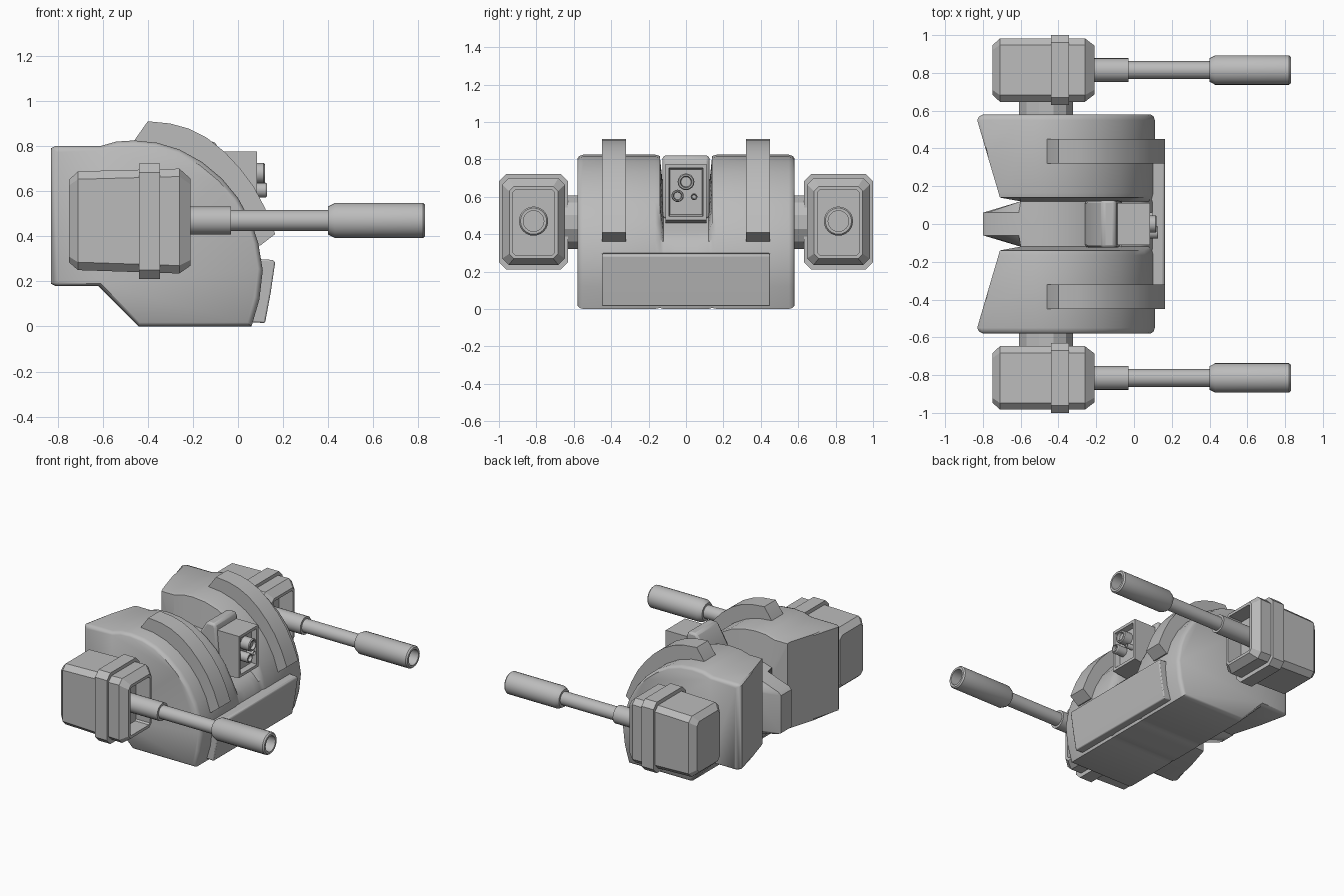
import bpy, bmesh, math

if "Cube" in bpy.data.objects:
    bpy.data.objects.remove(bpy.data.objects["Cube"])

grey = bpy.data.materials.new("plain grey")
grey.diffuse_color = (0.5, 0.5, 0.5, 1)
grey.use_nodes = True
grey.node_tree.nodes["Principled BSDF"].inputs["Base Color"].default_value = grey.diffuse_color


def loft(name, rings, angle=30, bevel=0.0):
    """Skin a list of equal-length rings and cap both ends."""
    bm = bmesh.new()
    vs = [[bm.verts.new(p) for p in r] for r in rings]
    n = len(rings[0])
    for a, b in zip(vs, vs[1:]):
        for i in range(n):
            j = (i + 1) % n
            bm.faces.new((a[i], a[j], b[j], b[i]))
    bm.faces.new(vs[0][::-1])
    bm.faces.new(vs[-1])
    bmesh.ops.remove_doubles(bm, verts=bm.verts, dist=0.0005)
    bmesh.ops.recalc_face_normals(bm, faces=bm.faces)
    me = bpy.data.meshes.new(name)
    bm.to_mesh(me)
    bm.free()
    ob = bpy.data.objects.new(name, me)
    bpy.context.collection.objects.link(ob)
    me.materials.append(grey)
    if bevel:
        m = ob.modifiers.new("bevel", 'BEVEL')
        m.width, m.segments, m.limit_method = bevel, 2, 'ANGLE'
        m.angle_limit = math.radians(40)
    bpy.ops.object.select_all(action='DESELECT')
    bpy.context.view_layer.objects.active = ob
    ob.select_set(True)
    bpy.ops.object.shade_smooth_by_angle(angle=math.radians(angle))
    return ob


def prism(name, prof, y0, y1, **kw):
    return loft(name, [[(x, y, z) for x, z in prof] for y in (y0, y1)], **kw)


def lathe(name, prof, y, z, n=24, **kw):
    """Turned part along x from (x, radius) pairs."""
    t = [2 * math.pi * i / n for i in range(n)]
    return loft(name, [[(x, y + r * math.cos(a), z + r * math.sin(a)) for a in t]
                       for x, r in prof], **kw)


def octagon(x, yc, hy, z0, z1, c):
    """Chamfered rectangle in the yz plane."""
    a, b = yc - hy, yc + hy
    return [(x, a + c, z0), (x, b - c, z0), (x, b, z0 + c), (x, b, z1 - c),
            (x, b - c, z1), (x, a + c, z1), (x, a, z1 - c), (x, a, z0 + c)]


# Body: two rounded lobes with a valley and narrow tail between them
lobe = [(-.83, .19), (-.83, .79), (-.81, .80), (-.61, .80), (-.54, .82), (-.46, .825),
        (-.36, .815), (-.26, .785), (-.16, .73), (-.07, .655), (0, .57), (.06, .46),
        (.09, .37), (.11, .25), (.095, .12), (.06, 0), (-.44, 0), (-.62, .18), (-.81, .18)]
core = [(-.80, .25), (-.80, .52), (-.78, .54), (-.61, .60), (-.54, .62), (-.46, .63),
        (-.36, .62), (-.28, .60), (-.20, .56), (-.11, .51), (-.04, .45), (.03, .41),
        (.08, .36), (.11, .25), (.095, .12), (.06, 0), (-.44, 0), (-.62, .20), (-.78, .24)]


def section(prof, y, back, s=1.0):
    return [(max(-.36 + (x + .36) * s, back), y, .4 + (z - .4) * s) for x, z in prof]


half = [section(core, .06, -.80), section(core, .12, -.60), section(lobe, .14, -.71, .985),
        section(lobe, .165, -.717), section(lobe, .35, -.772), section(lobe, .55, -.83),
        section(lobe, .57, -.82, .985), section(lobe, .58, -.80, .955)]
mirrored = [[(x, -y, z) for x, y, z in r] for r in reversed(half)]
loft("body", mirrored + half, angle=40)

# Lower front plate
prism("front_plate", [(.05, .02), (.12, .015), (.145, .15), (.165, .285), (.155, .295), (.08, .30)],
      -.45, .45, bevel=.008)

# Sensor head in the valley: hood, recessed box and lenses
prism("sensor_hood", [(-.26, .58), (-.25, .68), (-.18, .80), (-.165, .82), (-.10, .82),
                      (-.09, .79), (-.06, .48)], -.125, .125, bevel=.015)


def rect(x, hy, z0, z1):
    return [(x, -hy, z0), (x, hy, z0), (x, hy, z1), (x, -hy, z1)]


loft("sensor_box", [rect(-.14, .11, .45, .775), rect(.085, .11, .475, .775),
                    rect(.085, .092, .495, .755), rect(.05, .085, .505, .745)])
for i, (y, z, r, x) in enumerate([(0, .68, .045, .12), (-.045, .605, .033, .128), (.043, .6, .018, .10)]):
    lathe(f"lens_{i}", [(.0, r), (x - .006, r), (x, r * .88), (x, r * .7), (x - .02, r * .6)], y, z, 16)

fin = [(-.47, .80), (-.46, .825), (-.40, .91), (-.30, .90), (-.22, .878), (-.14, .838), (-.06, .775),
       (.01, .70), (.07, .62), (.12, .525), (.15, .45), (.165, .41), (.10, .36), (.06, .36),
       (.02, .46), (-.06, .58), (-.16, .68), (-.28, .75), (-.40, .78)]
for side, s in (("left", -1), ("right", 1)):
    yc = .815 * s
    # Raised curved fin on each lobe
    prism(side + "_fin", fin, .32 * s, .45 * s)
    # Strut joining pod to body
    t = [2 * math.pi * (i + .5) / 12 for i in range(12)]
    loft(side + "_strut", [[(-.465 + .148 * math.cos(a), y * s, .465 + .148 * math.sin(a)) for a in t]
                           for y in (.54, .70)], angle=20)
    # Gun pod with open front, and its band
    loft(side + "_pod", [octagon(-.75, yc, .13, .285, .65, .025),
                         octagon(-.71, yc, .168, .25, .688, .035),
                         octagon(-.26, yc, .168, .235, .70, .035),
                         octagon(-.21, yc, .13, .27, .655, .025),
                         octagon(-.21, yc, .11, .29, .635, .01),
                         octagon(-.32, yc, .11, .29, .635, .01)], angle=15)
    loft(side + "_pod_band", [octagon(x, yc, .185, .21, .722, .04) for x in (-.44, -.345)], angle=15)
    # Barrel with hollow muzzle
    lathe(side + "_barrel", [(-.33, .063), (-.03, .063), (-.03, .047), (.40, .047), (.40, .062),
                             (.43, .078), (.82, .078), (.83, .07), (.83, .055), (.66, .055)], yc, .47)
